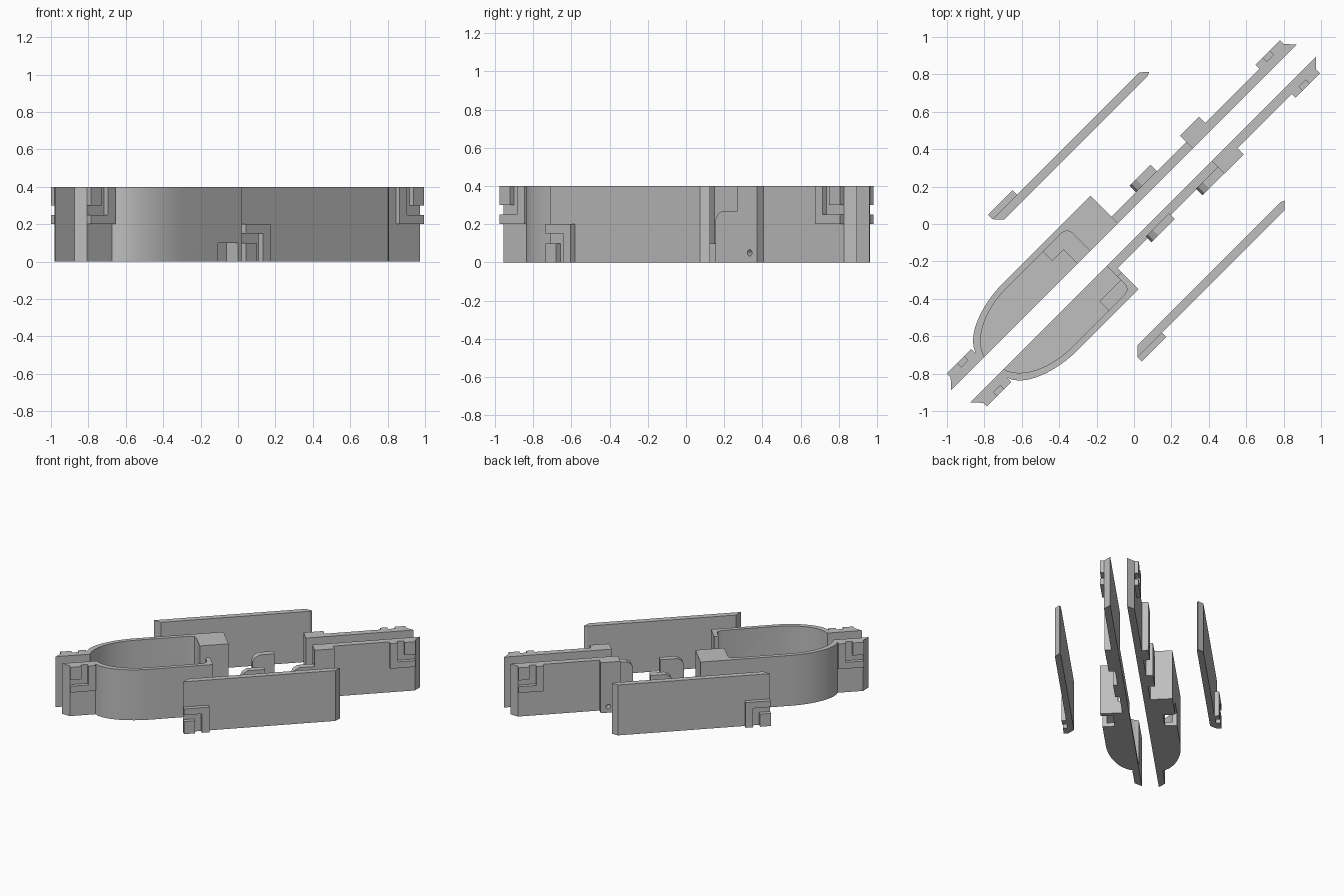
import bpy, bmesh, math
from mathutils import Vector
from mathutils.geometry import interpolate_bezier

if "Cube" in bpy.data.objects:
    bpy.data.objects.remove(bpy.data.objects["Cube"])

grey = bpy.data.materials.new("plain grey")
grey.diffuse_color = (0.52, 0.52, 0.52, 1)
grey.use_nodes = True
grey.node_tree.nodes["Principled BSDF"].inputs["Base Color"].default_value = grey.diffuse_color
R = math.sqrt(0.5)
H = 0.4


def place(u, v, z, s):
    """Long axis u runs diagonally; s picks the side of the centre line."""
    u, v = u - 0.013 * s, v * s + 0.004
    return ((u - v) * R, (u + v) * R, z)


def prism(name, pts, a, b, s, upright=False):
    """Extrude a (u,v) outline in z, or an upright (u,z) outline in v."""
    bm = bmesh.new()
    rings = []
    for h in (a, b):
        rings.append([bm.verts.new(place(p, h, q, s) if upright else place(p, q, h, s))
                      for p, q in pts])
    n = len(pts)
    bm.faces.new(rings[0])
    bm.faces.new(rings[1])
    for i in range(n):
        j = (i + 1) % n
        bm.faces.new((rings[0][i], rings[0][j], rings[1][j], rings[1][i]))
    bmesh.ops.recalc_face_normals(bm, faces=bm.faces)
    me = bpy.data.meshes.new(name)
    bm.to_mesh(me)
    bm.free()
    me.materials.append(grey)
    ob = bpy.data.objects.new(name, me)
    bpy.context.collection.objects.link(ob)
    return ob


def box(name, u0, u1, v0, v1, z0, z1, s):
    return prism(name, [(u0, v0), (u1, v0), (u1, v1), (u0, v1)], z0, z1, s)


def cut(ob, cutter):
    mod = ob.modifiers.new("cut", 'BOOLEAN')
    mod.operation = 'DIFFERENCE'
    mod.solver = 'EXACT'
    mod.object = cutter
    cutter.hide_render = True
    cutter.display_type = 'WIRE'


def smooth(ob):
    bpy.context.view_layer.objects.active = ob
    ob.select_set(True)
    bpy.ops.object.shade_smooth_by_angle(angle=math.radians(30))
    ob.select_set(False)


def bez(*p):
    return [(q.x, q.y) for q in interpolate_bezier(*[Vector((a, b, 0)) for a, b in p], 20)]


def clip(name, end, m, v0, v1, z_edge, zd, s):
    """Raised plate with an L-shaped groove; m is the inward u direction."""
    def piece(part, a, b, c, d):
        u = sorted((end + m * a, end + m * b))
        z = sorted((z_edge + zd * c, z_edge + zd * d))
        box(name + part, *u, v0, v1, *z, s)
    piece("_inner_block", 0, 0.08, 0, 0.10)
    piece("_cross_bar", 0, 0.185, 0.15, 0.20)
    piece("_side_bar", 0.13, 0.185, 0, 0.15)


for s, side in ((1, "back"), (-1, "front")):
    V0, V1 = 0.06, 0.109
    # end wings with mitred tips and clips
    for m, root, tag in ((1, 1.06, "left"), (-1, 0.60, "right")):
        prism(f"{side}_{tag}_wing",
              [(-1.307 * m, V0), (-root * m, V0), (-root * m, V1), (-1.26 * m, V1)], 0, H, s)
        clip(f"{side}_{tag}_clip", -1.26 * m, m, V1, 0.138, H, -1, s)

    # rounded tray: floor, curved wall and underside pocket
    end = -0.045 if s > 0 else -0.243
    inner_end = -0.255 if s > 0 else -0.275
    outer = bez((-0.70, 0.268), (-0.88, 0.268), (-1.05, 0.20), (-1.075, 0.10))
    inner = bez((-0.70, 0.236), (-0.87, 0.236), (-1.02, 0.17), (-1.055, V0))
    pocket = box(f"{side}_pocket_cutter", -0.43, -0.277, 0.18, 0.30, -0.02, 0.10, s)
    floor = prism(f"{side}_tray_floor",
                  [(inner_end, V0), (inner_end, 0.25)] + [(u, v - 0.01) for u, v in outer]
                  + [(-1.07, V0)], 0, 0.03, s)
    wall = prism(f"{side}_tray_wall",
                 [(inner_end, 0.268)] + outer + [(-1.075, V0)] + inner[::-1]
                 + [(inner_end - 0.04, 0.236), (inner_end - 0.01, 0.225), (inner_end, 0.20)],
                 0, H, s)
    for ob in (floor, wall):
        cut(ob, pocket)
        smooth(ob)
    box(f"{side}_pocket_roof", -0.435, inner_end, 0.165, 0.25, 0.10, 0.13, s)
    box(f"{side}_pocket_back", -0.435, inner_end, 0.165, 0.18, 0.0, 0.10, s)

    # closed end of the tray
    if s > 0:
        box("back_end_block", inner_end, end, V0, 0.268, 0, H, s)
        box("back_tray_step", -0.35, inner_end, V0, 0.165, 0, 0.13, s)
    else:
        box("front_end_wall", inner_end, end, 0.14, 0.268, 0, H, s)
        box("front_end_sill", inner_end, end, V0, 0.14, 0, 0.10, s)

    # low middle rail with upright tabs
    box(f"{side}_low_rail", end, 0.53, V0, V1, 0, 0.10, s)
    tabs = ((0.14, 0.30, 0.109, 0.158),) if s > 0 else \
        ((-0.015, 0.16, 0.095, 0.140), (0.355, 0.52, 0.105, 0.155))
    for i, (a, b, v0, v1) in enumerate(tabs):
        prism(f"{side}_tab_{i + 1}",
              [(a, 0), (b, 0), (b, 0.27), (a + 0.05, 0.27), (a + 0.015, 0.25), (a, 0.22)],
              v0, v1, s, True)

    # thick block with a pin hole
    block = box(f"{side}_thick_block", 0.52, 0.664, V0, 0.156, 0, H, s)
    ring = [(0.61 + 0.017 * math.cos(k * math.pi / 8), 0.05 + 0.017 * math.sin(k * math.pi / 8))
            for k in range(16)]
    cut(block, prism(f"{side}_hole_cutter", ring, 0.11, 0.2, s, True))

    # separate side plate with bevelled ends and its clip
    off = 0.014 * s
    prism(f"{side}_side_plate",
          [(-0.46, 0.49 + off), (0.625, 0.49 + off), (0.645, 0.50 + off),
           (0.606, 0.535 + off), (-0.504, 0.535 + off)], 0, H, s)
    clip(f"{side}_plate_clip", -0.504, 1, 0.535 + off, 0.568 + off, 0, 1, s)
